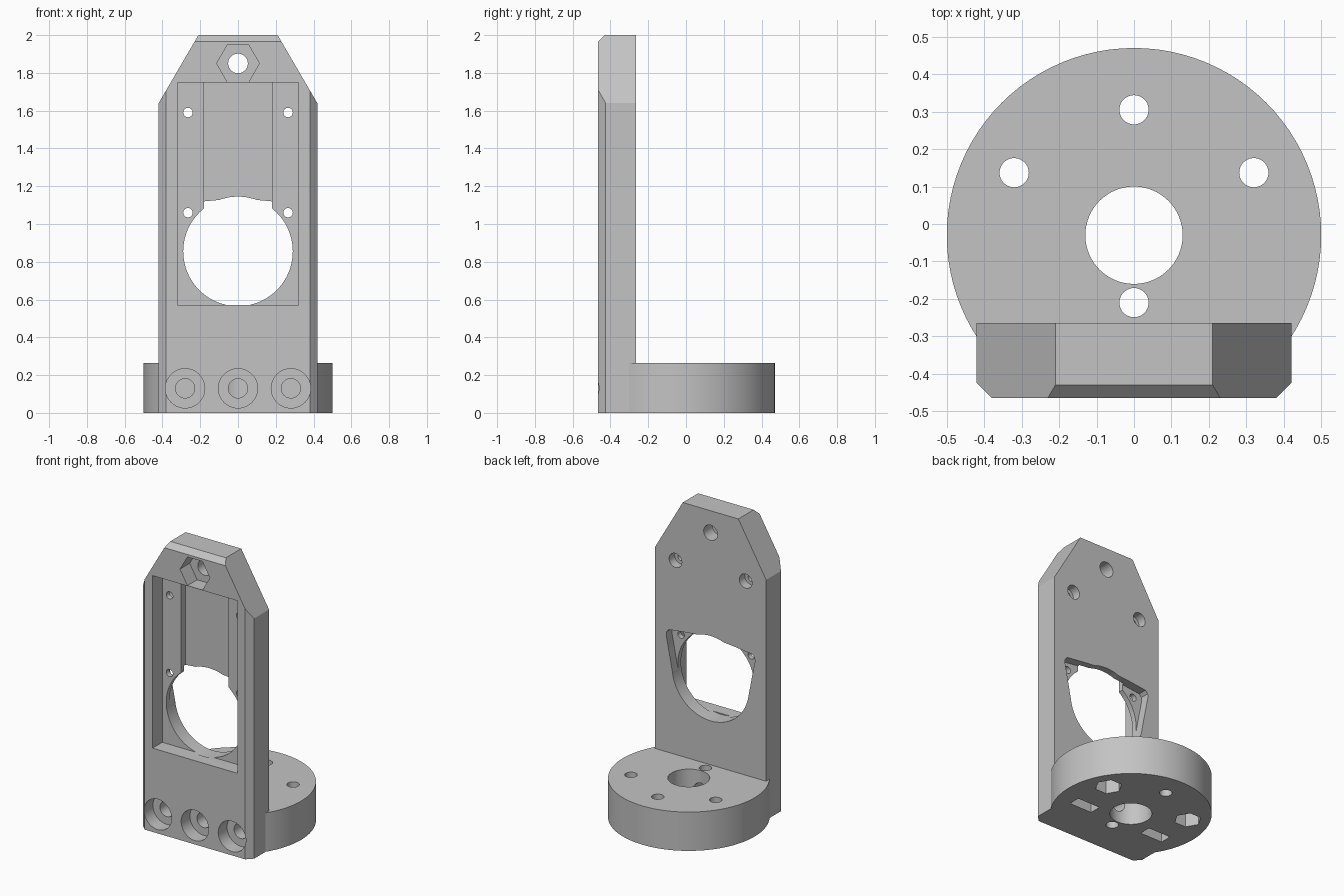
import bpy, bmesh, math
from mathutils import Vector

default = bpy.data.objects.get("Cube")
if default:
    bpy.data.objects.remove(default, do_unlink=True)

grey = bpy.data.materials.new("plain grey")
grey.use_nodes = True
grey.diffuse_color = (0.55, 0.55, 0.55, 1)
grey.node_tree.nodes["Principled BSDF"].inputs["Base Color"].default_value = (0.55, 0.55, 0.55, 1)

FRONT, BACK = -0.465, -0.265   # plate faces
BASE_TOP = 0.265
HUB_Y = -0.03
EPS = 0.02


def prism(name, points, lo, hi, axis, planes=()):
    """Extrude a 2D outline along y (points are x,z) or z (points are x,y)."""
    def place(p, d):
        return (p[0], d, p[1]) if axis == "y" else (p[0], p[1], d)
    bm = bmesh.new()
    face = bm.faces.new([bm.verts.new(place(p, lo)) for p in points])
    move = Vector(place((0, 0), hi - lo))
    ext = bmesh.ops.extrude_face_region(bm, geom=[face], use_keep_orig=True)
    bmesh.ops.translate(bm, vec=move, verts=[v for v in ext["geom"] if isinstance(v, bmesh.types.BMVert)])
    # planar cuts for chamfers and flats
    for co, no in planes:
        cut = bmesh.ops.bisect_plane(bm, geom=bm.verts[:] + bm.edges[:] + bm.faces[:],
                                     plane_co=co, plane_no=no, clear_outer=True)
        edges = [e for e in cut["geom_cut"] if isinstance(e, bmesh.types.BMEdge)]
        bmesh.ops.holes_fill(bm, edges=edges)
    bmesh.ops.recalc_face_normals(bm, faces=bm.faces[:])
    mesh = bpy.data.meshes.new(name)
    bm.to_mesh(mesh)
    bm.free()
    mesh.materials.append(grey)
    obj = bpy.data.objects.new(name, mesh)
    bpy.context.collection.objects.link(obj)
    return obj


def ring(x, y, r, n=40):
    return [(x + r * math.cos(math.tau * i / n), y + r * math.sin(math.tau * i / n)) for i in range(n)]


def rect(x0, x1, y0, y1):
    return [(x0, y0), (x1, y0), (x1, y1), (x0, y1)]


def combine(target, tool, operation):
    bpy.context.view_layer.objects.active = target
    mod = target.modifiers.new("combine", "BOOLEAN")
    mod.operation, mod.solver, mod.object = operation, "EXACT", tool
    bpy.ops.object.modifier_apply(modifier=mod.name)
    bpy.data.objects.remove(tool, do_unlink=True)


# Upright plate with tapered top, chamfered front sides and top edge
outline = [(-0.42, 0), (0.42, 0), (0.42, 1.64), (0.21, 2), (-0.21, 2), (-0.42, 1.64)]
bracket = prism("motor_bracket", outline, FRONT, BACK, "y", [
    ((0.38, FRONT, 0), (1, -1, 0)),
    ((-0.38, FRONT, 0), (-1, -1, 0)),
    ((0, FRONT, 1.965), (0, -1, 1))])

# Round base, trimmed flat inside the plate
disc = prism("base_disc", ring(0, HUB_Y, 0.5, 96), 0, BASE_TOP, "z",
             [((0, -0.36, 0), (0, -1, 0))])
combine(bracket, disc, "UNION")


def cut(points, lo, hi, axis):
    combine(bracket, prism("cutter", points, lo, hi, axis), "DIFFERENCE")


# Front pocket and its deeper central channel
POCKET, CHANNEL = -0.36, -0.31
cut(rect(-0.32, 0.32, 0.572, 1.75), FRONT - EPS, POCKET, "y")
cut(rect(-0.18, 0.18, 0.9, 1.75), POCKET - EPS, CHANNEL, "y")

# Large round opening behind the pocket
HOLE_Z, HOLE_R = 0.855, 0.29
cut(ring(0, HOLE_Z, HOLE_R, 80), POCKET - EPS, BACK + EPS, "y")

# Rear recess flaring up from the opening to the screw lugs
side = [(0.288, 0.82), (0.315, 0.96), (0.335, 1.06), (0.333, 1.085), (0.315, 1.104),
        (0.18, 1.12), (0.09, 1.128)]
recess = side + [(0, 1.13)] + [(-x, z) for x, z in reversed(side)]
cut(recess, -0.325, BACK + EPS, "y")

# Pocket screw holes, the upper pair counterbored from behind
for x in (-0.265, 0.265):
    for z in (1.06, 1.59):
        cut(ring(x, z, 0.025, 24), POCKET - EPS, BACK + EPS, "y")
    cut(ring(x, 1.59, 0.048, 32), -0.325, BACK + EPS, "y")

# Top hole with hexagonal nut seat
cut(ring(0, 1.85, 0.113, 6), FRONT - EPS, POCKET, "y")
cut(ring(0, 1.85, 0.052), FRONT - EPS, BACK + EPS, "y")

# Base holes
cut(ring(0, HUB_Y, 0.13, 64), -EPS, BASE_TOP + EPS, "z")
for x, y in ((0, 0.305), (0, -0.21), (-0.32, 0.137), (0.32, 0.137)):
    cut(ring(x, y, 0.039), -EPS, BASE_TOP + EPS, "z")

# Nut seats and nut slots under the base
for x in (-1, 1):
    cut(ring(x * 0.32, 0.137, 0.085, 6), -EPS, 0.11, "z")
    cut(rect(x * 0.285 - 0.085, x * 0.285 + 0.085, -0.175, -0.095), -EPS, 0.22, "z")

# Counterbored front screws running into the base
for x in (-0.28, 0, 0.28):
    cut(ring(x, 0.13, 0.104, 48), FRONT - EPS, -0.37, "y")
    cut(ring(x, 0.13, 0.051), FRONT - EPS, -0.14 if x == 0 else -0.06, "y")

bpy.ops.object.select_all(action="DESELECT")
bracket.select_set(True)
bpy.context.view_layer.objects.active = bracket
bpy.ops.object.shade_smooth_by_angle(angle=math.radians(25))
